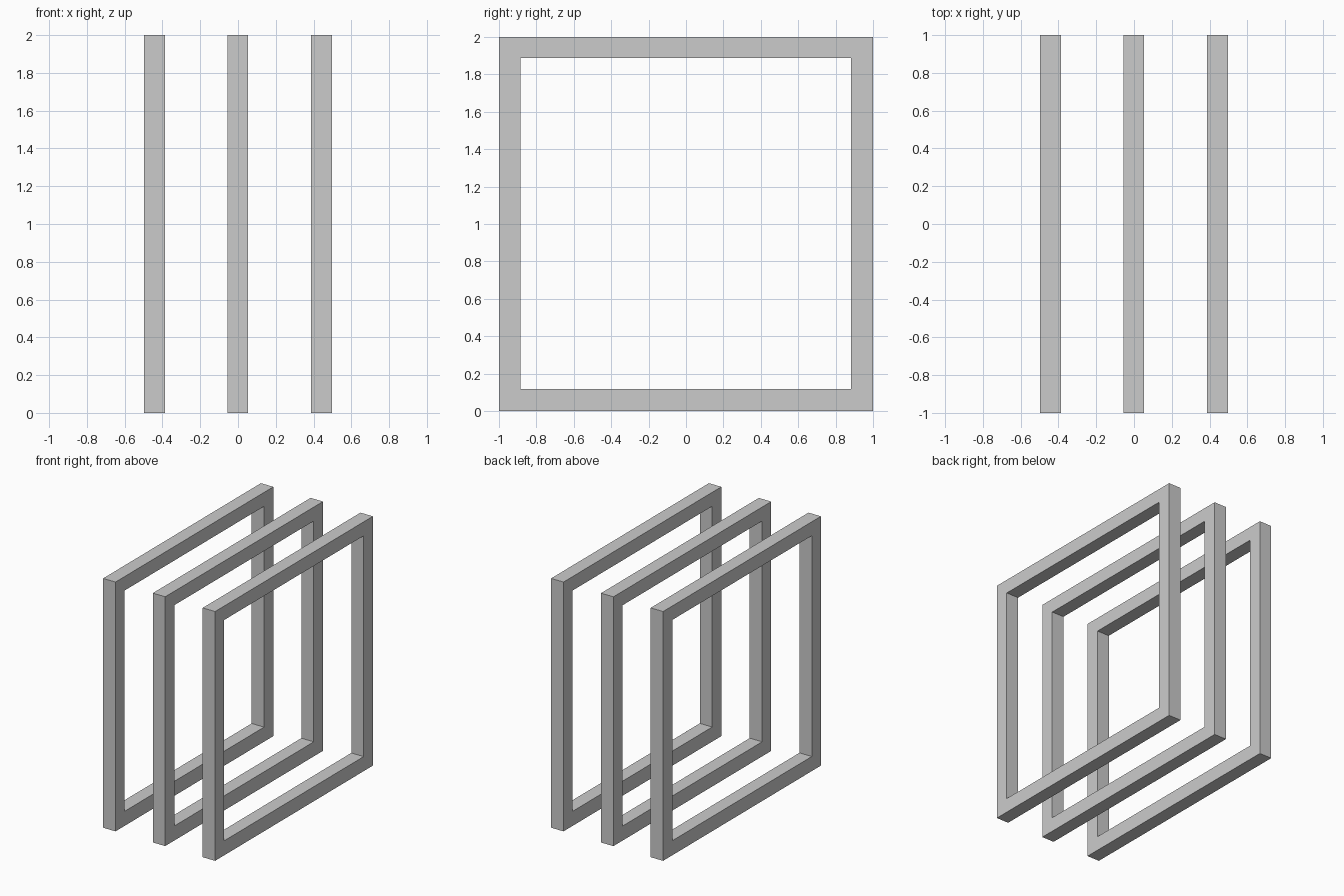
import bpy

if "Cube" in bpy.data.objects:
    bpy.data.objects.remove(bpy.data.objects["Cube"])

DEPTH = 0.11                 # frame thickness along x
OUTER = (-1.0, 1.0, 0.0, 2.0)            # y min, y max, z min, z max
INNER = (-0.885, 0.883, 0.117, 1.888)


def corners(x, rect):
    y0, y1, z0, z1 = rect
    return [(x, y0, z0), (x, y1, z0), (x, y1, z1), (x, y0, z1)]


def square_frame(name, x):
    """Closed square frame standing in the y-z plane, centred on x."""
    back, front = x - DEPTH / 2, x + DEPTH / 2
    # four loops: outer back, outer front, inner front, inner back
    verts = (corners(back, OUTER) + corners(front, OUTER)
             + corners(front, INNER) + corners(back, INNER))
    faces = []
    for loop in range(4):
        a, b = loop * 4, (loop + 1) % 4 * 4
        for i in range(4):
            j = (i + 1) % 4
            faces.append((a + i, a + j, b + j, b + i))
    mesh = bpy.data.meshes.new(name)
    mesh.from_pydata(verts, [], faces)
    mesh.update()
    obj = bpy.data.objects.new(name, mesh)
    bpy.context.collection.objects.link(obj)


# three parallel frames
for name, x in (("left_frame", -0.442), ("middle_frame", -0.001), ("right_frame", 0.442)):
    square_frame(name, x)
